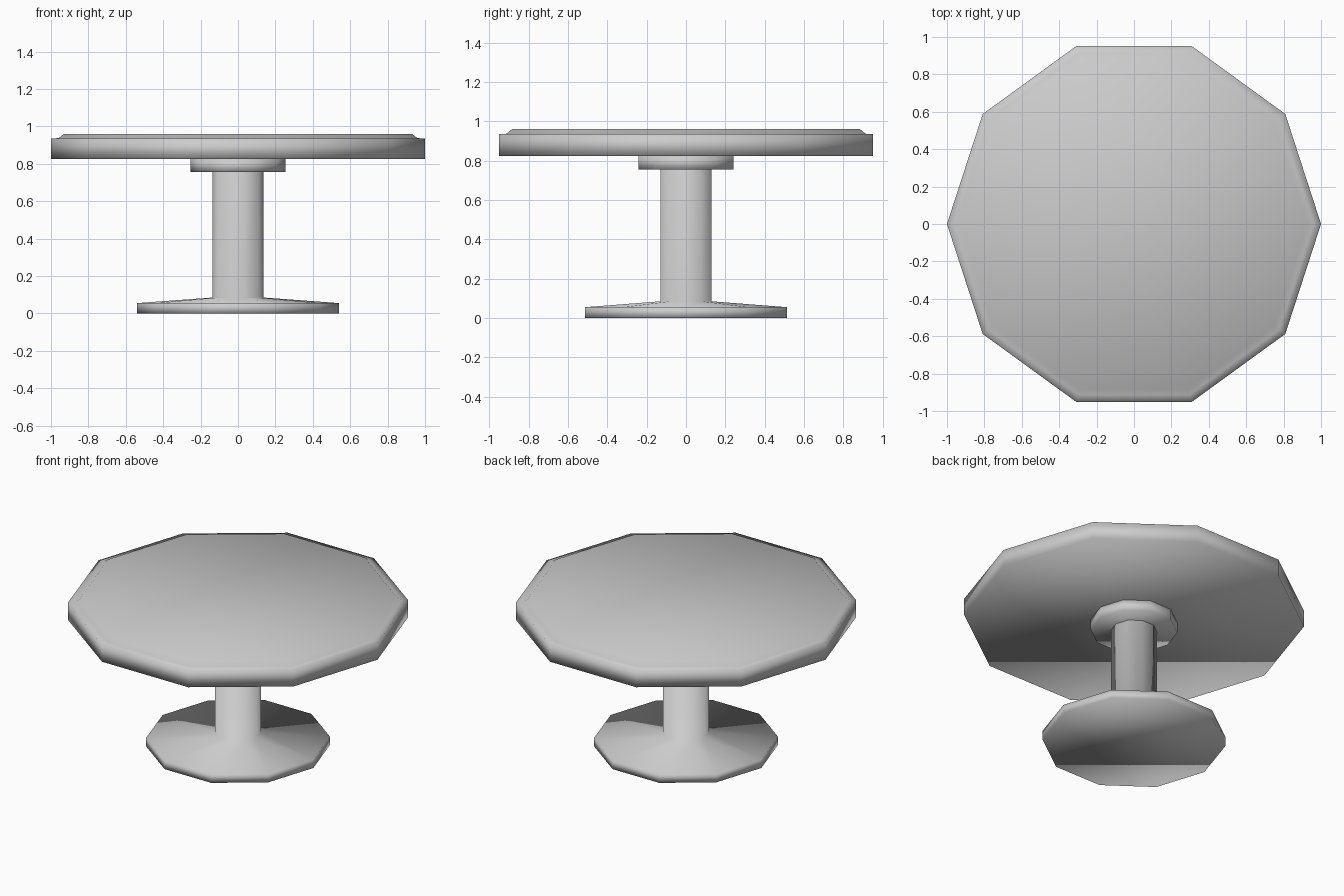
import bpy
import bmesh
from math import cos, sin, tau

cube = bpy.data.objects.get("Cube")
if cube:
    bpy.data.objects.remove(cube)

SIDES = 10

grey = bpy.data.materials.new("light_grey")
grey.use_nodes = True
colour = (0.6, 0.6, 0.6, 1)
grey.diffuse_color = colour
grey.node_tree.nodes["Principled BSDF"].inputs["Base Color"].default_value = colour


def turned(name, profile):
    """Ten-sided solid from (radius, height) points, listed bottom to top."""
    bm = bmesh.new()
    rings = [[bm.verts.new((r * cos(tau * i / SIDES), r * sin(tau * i / SIDES), z))
              for i in range(SIDES)] for r, z in profile]
    bm.faces.new(rings[0][::-1])
    bm.faces.new(rings[-1])
    for low, high in zip(rings, rings[1:]):
        for i in range(SIDES):
            j = (i + 1) % SIDES
            bm.faces.new((low[i], low[j], high[j], high[i]))
    for face in bm.faces:
        face.smooth = True
    mesh = bpy.data.meshes.new(name)
    bm.to_mesh(mesh)
    bm.free()
    mesh.materials.append(grey)
    obj = bpy.data.objects.new(name, mesh)
    bpy.context.collection.objects.link(obj)
    return obj


# Foot sloping up into the central column
turned("pedestal", [(0.54, 0), (0.54, 0.055), (0.135, 0.085), (0.135, 0.755)])

# Supporting block under the top
turned("collar", [(0.255, 0.755), (0.255, 0.825)])

# Thick slab with a stepped, bevelled upper rim
turned("table_top", [(1, 0.825), (1, 0.935), (0.96, 0.937), (0.93, 0.96)])
